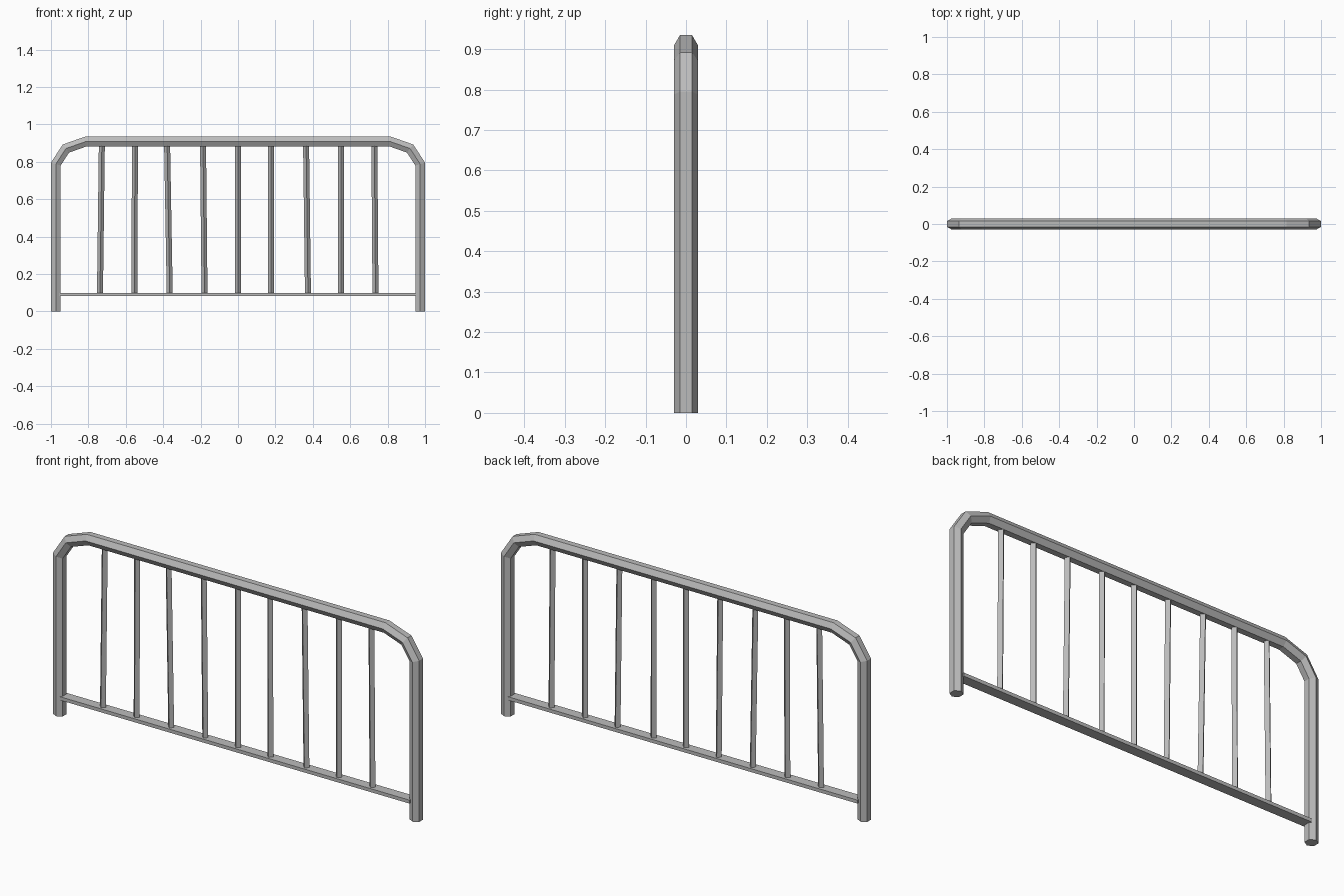
import bpy, bmesh, math
from mathutils import Vector

cube = bpy.data.objects.get("Cube")
if cube:
    bpy.data.objects.remove(cube, do_unlink=True)

# Painted metal
metal = bpy.data.materials.new("grey metal")
metal.use_nodes = True
grey = (0.5, 0.5, 0.5, 1)
metal.diffuse_color = grey
metal.node_tree.nodes["Principled BSDF"].inputs["Base Color"].default_value = grey


def tube(name, points, sides, radius):
    """Sweep a polygon with a corner facing front along an x-z path with mitred bends."""
    pts = [Vector((x, 0, z)) for x, z in points]
    bm = bmesh.new()
    rings = []
    for i, p in enumerate(pts):
        before = (p - pts[max(i - 1, 0)]).normalized()
        after = (pts[min(i + 1, len(pts) - 1)] - p).normalized()
        tangent = (before + after).normalized()
        across = Vector((tangent.z, 0, -tangent.x))
        miter = 1 / tangent.dot(after if i == 0 else before)
        ring = []
        for k in range(sides):
            a = 2 * math.pi * k / sides
            offset = across * (math.sin(a) * radius * miter)
            ring.append(bm.verts.new(p + offset + Vector((0, -math.cos(a) * radius, 0))))
        rings.append(ring)
    for r0, r1 in zip(rings, rings[1:]):
        for k in range(sides):
            n = (k + 1) % sides
            bm.faces.new((r0[k], r0[n], r1[n], r1[k]))
    bm.faces.new(rings[0])
    bm.faces.new(rings[-1])
    bmesh.ops.recalc_face_normals(bm, faces=bm.faces)
    mesh = bpy.data.meshes.new(name)
    bm.to_mesh(mesh)
    bm.free()
    mesh.materials.append(metal)
    obj = bpy.data.objects.new(name, mesh)
    bpy.context.collection.objects.link(obj)
    return obj


# Bent hexagonal outer frame: left half mirrored to the right
half = [(-0.974, 0), (-0.974, 0.788), (-0.92, 0.871), (-0.812, 0.909)]
tube("outer_frame", half + [(-x, z) for x, z in reversed(half)], 6, 0.03)

# Flat bottom rail
bpy.ops.mesh.primitive_cube_add(size=1, location=(0, 0, 0.091))
rail = bpy.context.object
rail.name = "bottom_rail"
rail.scale = (1.91, 0.05, 0.017)
rail.data.materials.append(metal)

# Slightly uneven square bars, turned corner-forward: (bottom x, top x)
bars = [(-0.738, -0.728), (-0.554, -0.551), (-0.365, -0.379), (-0.179, -0.187), (0, 0),
        (0.177, 0.176), (0.374, 0.364), (0.551, 0.551), (0.735, 0.729)]
for i, (low, high) in enumerate(bars):
    tube(f"upright_bar_{i + 1}", [(low, 0.095), (high, 0.89)], 4, 0.016)
